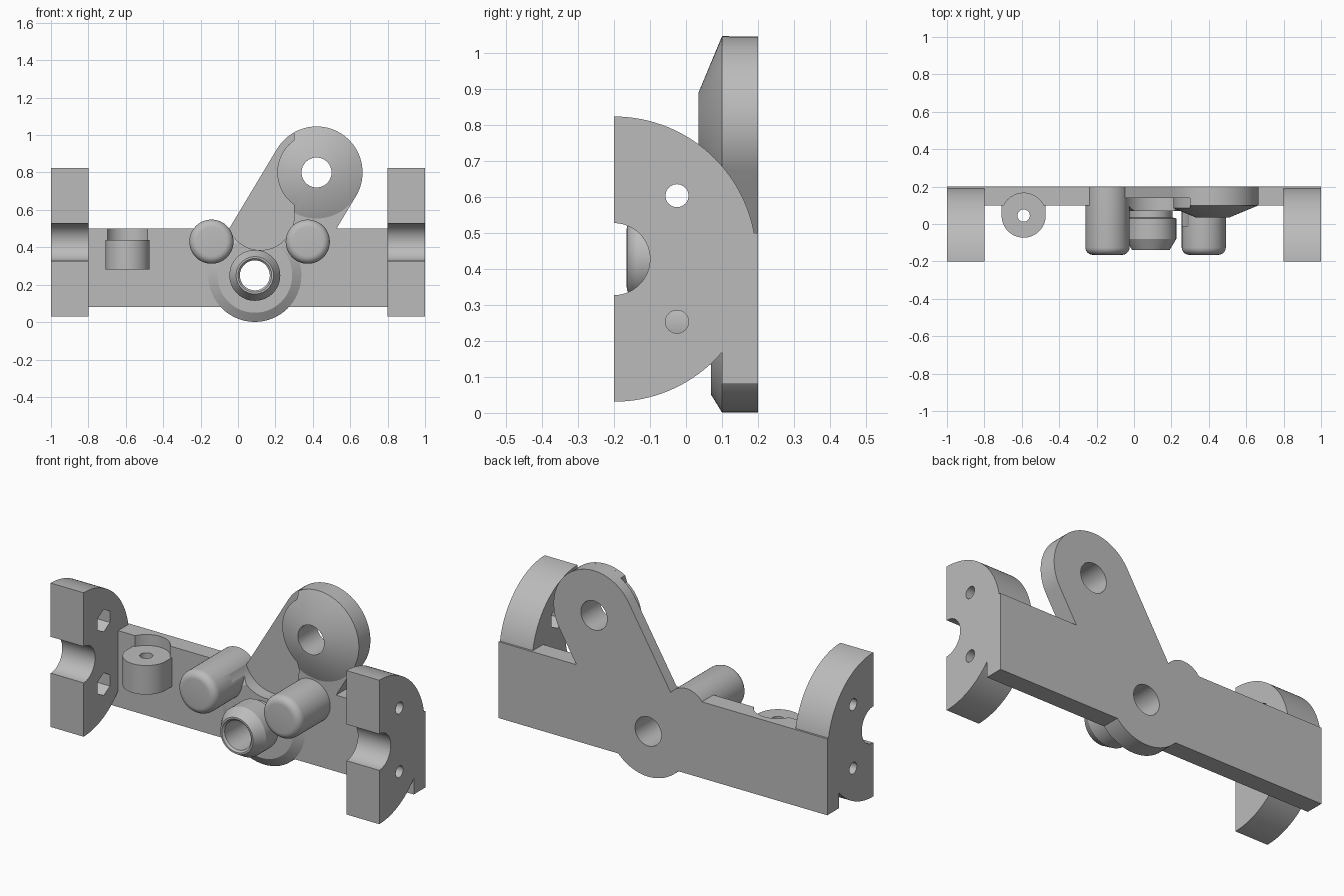
import bpy
import bmesh
import math
from mathutils import Vector

cube = bpy.data.objects.get("Cube")
if cube:
    bpy.data.objects.remove(cube, do_unlink=True)

grey = bpy.data.materials.new("plain_grey")
grey.use_nodes = True
grey.diffuse_color = (0.5, 0.5, 0.5, 1)
grey.node_tree.nodes["Principled BSDF"].inputs["Base Color"].default_value = (0.5, 0.5, 0.5, 1)


# Helpers
def arc(centre, r, start=0, end=360, n=64):
    """Points on an arc; a full circle leaves out the repeated last point."""
    count = n if end - start == 360 else n + 1
    angles = [math.radians(start + (end - start) * i / n) for i in range(count)]
    return [(centre[0] + r * math.cos(a), centre[1] + r * math.sin(a)) for a in angles]


def finish(name, bm):
    bmesh.ops.recalc_face_normals(bm, faces=bm.faces)
    mesh = bpy.data.meshes.new(name)
    bm.to_mesh(mesh)
    bm.free()
    mesh.materials.append(grey)
    ob = bpy.data.objects.new(name, mesh)
    bpy.context.collection.objects.link(ob)
    return ob


def prism(name, points, axis, lo, hi):
    """Extrude a flat outline along one axis."""
    place = {"x": lambda p, h: (h, p[0], p[1]),
             "y": lambda p, h: (p[0], h, p[1]),
             "z": lambda p, h: (p[0], p[1], h)}[axis]
    bm = bmesh.new()
    face = bm.faces.new([bm.verts.new(place(p, lo)) for p in points])
    out = bmesh.ops.extrude_face_region(bm, geom=[face])
    top = [v for v in out["geom"] if isinstance(v, bmesh.types.BMVert)]
    bmesh.ops.translate(bm, verts=top, vec=Vector(place((0, 0), hi - lo)))
    return finish(name, bm)


def lathe(name, profile, centre, closed=False, n=64):
    """Turn a (radius, y) profile about a front-to-back axis."""
    bm = bmesh.new()
    rings = [[bm.verts.new((x, y, z)) for x, z in arc(centre, r, n=n)] for r, y in profile]
    pairs = list(zip(rings, rings[1:]))
    if closed:
        pairs.append((rings[-1], rings[0]))
    else:
        bm.faces.new(rings[0])
        bm.faces.new(rings[-1])
    for a, b in pairs:
        for i in range(n):
            j = (i + 1) % n
            bm.faces.new((a[i], a[j], b[j], b[i]))
    return finish(name, bm)


def activate(ob):
    bpy.ops.object.select_all(action="DESELECT")
    ob.select_set(True)
    bpy.context.view_layer.objects.active = ob


def cut(ob, *cutters):
    activate(ob)
    for cutter in cutters:
        mod = ob.modifiers.new("cut", "BOOLEAN")
        mod.operation = "DIFFERENCE"
        mod.solver = "EXACT"
        mod.object = cutter
        bpy.ops.object.modifier_apply(modifier=mod.name)


def rect(x0, x1, z0, z1):
    return [(x0, z0), (x1, z0), (x1, z1), (x0, z1)]


HUB, EYE = (0.09, 0.25), (0.42, 0.80)
BORE, RIM = 0.08, 0.246
helpers, parts = [], []

# Cutters: bores, clearance recess beside the arm, pocket above the boss
hub_bore = prism("hub_bore_cutter", arc(HUB, BORE), "y", -0.5, 0.5)
eye_bore = prism("eye_bore_cutter", arc(EYE, BORE), "y", -0.5, 0.5)
gear = (0.12, 0.565)
recess_shape = arc(gear, 0.18, 180, 360) + [(0.30, 1.2), (-0.06, 1.2)]
recess = prism("recess_cutter", recess_shape, "y", -0.01, 0.14)
eye_keep = prism("eye_keep_cutter", arc(EYE, 0.21), "y", -0.3, 0.3)
cut(recess, eye_keep)
BOSS = (-0.59, 0.045)
pocket = prism("pocket_cutter", arc(BOSS, 0.12), "z", 0.44, 0.7)
helpers += [hub_bore, eye_bore, recess, eye_keep, pocket]

# Long back plate
plate = prism("back_plate", rect(-1, 1, 0.08, 0.5), "y", 0.1, 0.2)
cut(plate, hub_bore, recess, pocket)
parts.append(plate)

# Slanted arm with a rounded eye
tilt = math.degrees(math.atan2(EYE[1] - HUB[1], EYE[0] - HUB[0]))
arm_shape = (arc(EYE, RIM, tilt - 90, tilt + 90, 32)
             + arc(HUB, RIM, tilt + 90, tilt + 270, 32))
arm = prism("arm", arm_shape, "y", 0.1, 0.2)
cut(arm, hub_bore, eye_bore, recess)
parts.append(arm)

# Cone on the front of the eye
cone = lathe("eye_cone", [(0.09, 0.035), (RIM, 0.1), (RIM, 0.12)], EYE)
cut(cone, eye_bore, recess)
parts.append(cone)

# Bevelled hub disc and the grooved barrel in front of it
disc = lathe("hub_disc", [(0.2, 0.07), (RIM + 0.003, 0.1), (RIM + 0.003, 0.2)], HUB)
cut(disc, hub_bore, recess)
parts.append(disc)
parts.append(lathe("hub_barrel", [
    (BORE, 0.1), (0.115, 0.1), (0.115, 0.035), (0.136, 0.03),
    (0.136, -0.08), (0.1, -0.14), (0.09, -0.14), (BORE, -0.13)], HUB, closed=True))

# Round-nosed stop pins
nose = [(0.078 + 0.04 * math.sin(math.radians(a)), -0.125 - 0.04 * math.cos(math.radians(a)))
        for a in range(0, 91, 15)]
for name, x, back in (("right_pin", -0.142, 0.2), ("left_pin", 0.373, 0.15)):
    pin = lathe(name, nose + [(0.118, back)], (x, 0.43))
    cut(pin, recess)
    parts.append(pin)

# Upright screw boss
boss_shape = arc(BOSS, 0.118, 180, 360, 32) + [(-0.472, 0.12), (-0.708, 0.12)]
boss = prism("screw_boss", boss_shape, "z", 0.28, 0.44)
boss_hole = prism("boss_hole_cutter", arc(BOSS, 0.033, n=32), "z", 0.1, 0.6)
cut(boss, boss_hole)
helpers.append(boss_hole)
parts.append(boss)

# Half-round end clamps with shaft slot, bolt holes and hex nut pockets
MID = (-0.2, 0.427)
clamp_shape = arc(MID, 0.396, -90, 90) + arc(MID, 0.1, -90, 90, 32)[::-1]
for name, side in (("left_clamp", 1), ("right_clamp", -1)):
    clamp = prism(name, clamp_shape, "x", side * 0.8, side * 1.0)
    for z in (0.253, 0.603):
        spot = (-0.025, z)
        bolt = prism("bolt_cutter", arc(spot, 0.032, n=32), "x", side * 0.7, side * 1.1)
        nut = prism("nut_cutter", arc(spot, 0.062, 30, 390, 6), "x", side * 0.7, side * 0.88)
        cut(clamp, bolt, nut)
        helpers += [bolt, nut]
    parts.append(clamp)

# Clean up cutters and set edge shading
for ob in helpers:
    bpy.data.objects.remove(ob, do_unlink=True)
for ob in parts:
    activate(ob)
    bpy.ops.object.shade_smooth_by_angle(angle=math.radians(25))
